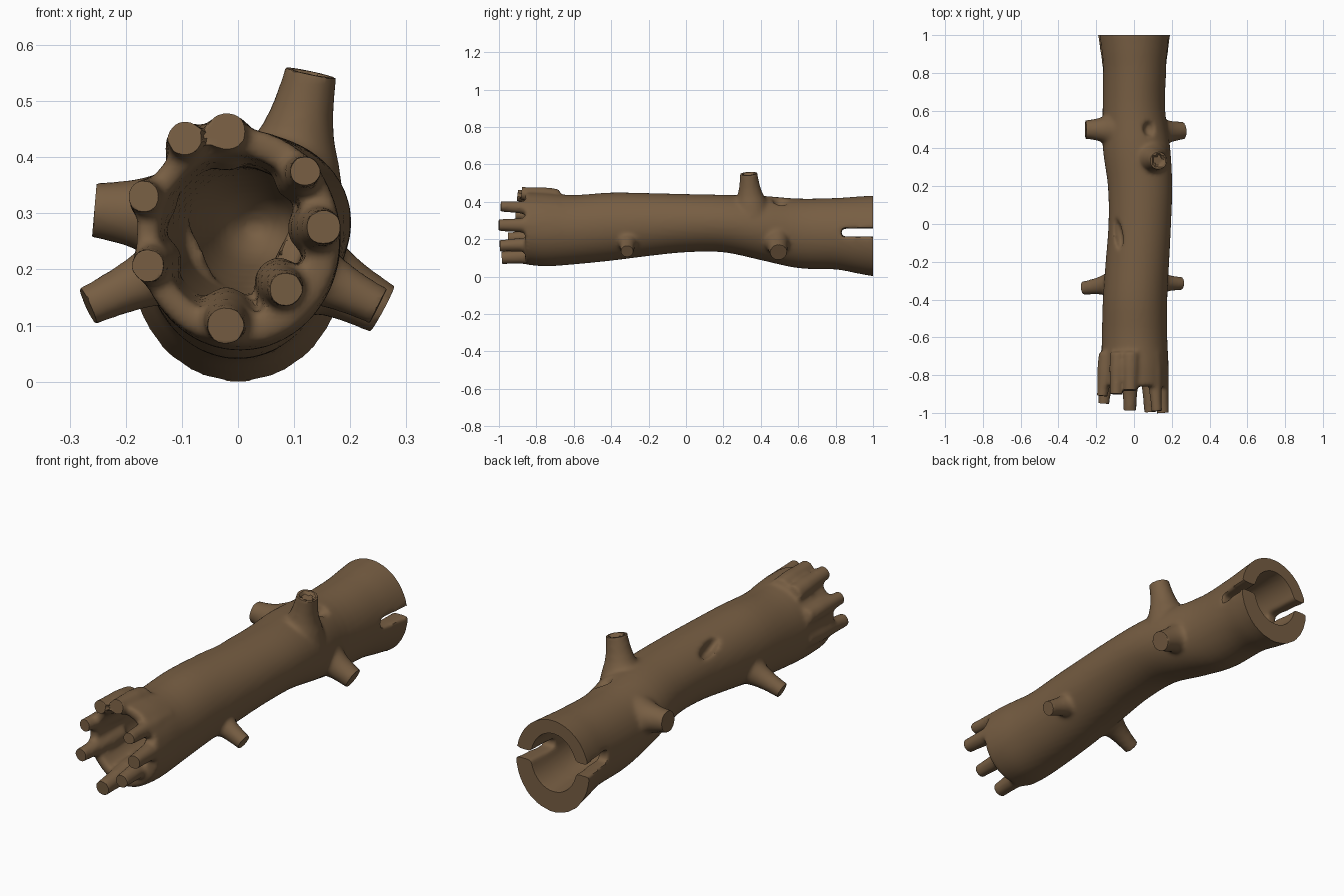
import bpy, bmesh, math
from mathutils import Vector, Matrix

if "Cube" in bpy.data.objects:
    bpy.data.objects.remove(bpy.data.objects["Cube"])

bark = bpy.data.materials.new("bark_brown")
bark.diffuse_color = (0.185, 0.112, 0.056, 1)
bark.use_nodes = True
bark.node_tree.nodes["Principled BSDF"].inputs["Base Color"].default_value = bark.diffuse_color


def add_object(name, bm):
    bmesh.ops.recalc_face_normals(bm, faces=bm.faces[:])
    me = bpy.data.meshes.new(name)
    bm.to_mesh(me)
    bm.free()
    ob = bpy.data.objects.new(name, me)
    bpy.context.collection.objects.link(ob)
    return ob


def evaluated_mesh(ob):
    bpy.context.view_layer.update()
    deps = bpy.context.evaluated_depsgraph_get()
    return bpy.data.meshes.new_from_object(ob.evaluated_get(deps))


def skin(bm, rings):
    """Join a list of point rings into a closed tube."""
    rows = [[bm.verts.new(p) for p in ring] for ring in rings]
    n = len(rows[0])
    for a, b in zip(rows, rows[1:]):
        for i in range(n):
            j = (i + 1) % n
            bm.faces.new((a[i], a[j], b[j], b[i]))
    bm.faces.new(rows[0][::-1])
    bm.faces.new(rows[-1])


def oval_rings(stations, n=64, steps=4):
    """Smooth rings through stations (y, left, right, bottom, top)."""
    s = [Vector(v) for v in stations]
    path = []
    for i in range(len(s) - 1):
        p0, p1, p2, p3 = s[max(i - 1, 0)], s[i], s[i + 1], s[min(i + 2, len(s) - 1)]
        for k in range(steps):
            t = k / steps
            m1, m2 = (p2 - p0) / 2, (p3 - p1) / 2
            path.append(p1 * (2*t**3 - 3*t*t + 1) + m1 * (t**3 - 2*t*t + t)
                        + p2 * (3*t*t - 2*t**3) + m2 * (t**3 - t*t))
    path.append(s[-1])
    return [[((x0 + x1) / 2 + (x1 - x0) / 2 * math.cos(a), y,
              (z0 + z1) / 2 + (z1 - z0) / 2 * math.sin(a))
             for a in (2 * math.pi * i / n for i in range(n))]
            for y, x0, x1, z0, z1 in path]


def round_limb(bm, a, b, profile, n=20):
    """Round tube from a to b, profile = [(t, radius), ...]."""
    rot = (b - a).to_track_quat('Z', 'Y')
    skin(bm, [[a.lerp(b, t) + rot @ Vector((r * math.cos(w), r * math.sin(w), 0))
               for w in (2 * math.pi * i / n for i in range(n))] for t, r in profile])


def box(bm, centre, size):
    bmesh.ops.create_cube(bm, size=1, matrix=Matrix.Translation(centre) @ Matrix.Diagonal((*size, 1)))


def ellipsoid(bm, centre, radii, turn=0, tilt=0):
    m = (Matrix.Translation(centre) @ Matrix.Rotation(turn, 4, 'Z')
         @ Matrix.Rotation(tilt, 4, 'Y') @ Matrix.Diagonal((*radii, 1)))
    bmesh.ops.create_uvsphere(bm, u_segments=24, v_segments=14, radius=1, matrix=m)


# trunk: front hollow, outer bark and back hollow as one continuous skin
front_hollow = oval_rings([(-.08, .01, .05, .26, .29), (-.15, -.04, .1, .21, .34),
                           (-.35, -.09, .12, .165, .375), (-.6, -.12, .12, .14, .385),
                           (-.8, -.135, .125, .12, .4), (-.86, -.14, .125, .115, .405)])
outside = oval_rings([(-.86, -.182, .182, .065, .452), (-.75, -.175, .183, .055, .447),
                      (-.6, -.17, .176, .065, .436), (-.4, -.165, .176, .085, .449),
                      (-.2, -.15, .186, .11, .446), (0, -.135, .196, .13, .441),
                      (.2, -.138, .202, .13, .437), (.4, -.165, .192, .088, .432),
                      (.6, -.166, .165, .045, .417), (.8, -.166, .17, .038, .42),
                      (.92, -.18, .182, .016, .428), (1.02, -.194, .194, -.002, .434)])
back_hollow = oval_rings([(1.02, -.125, .115, .095, .372), (.75, -.105, .1, .115, .355),
                          (.58, -.08, .08, .16, .32), (.52, -.02, .02, .22, .26)])
bm = bmesh.new()
skin(bm, front_hollow + outside + back_hollow)
log = add_object("log", bm)

# slots at the back end and knot holes
bm = bmesh.new()
box(bm, (.16, .98, .235), (.18, .3, .042))
box(bm, (-.16, .98, .24), (.18, .32, .055))
ellipsoid(bm, (-.095, -.045, .408), (.028, .092, .055), .25, -.5)
ellipsoid(bm, (.085, .505, .415), (.036, .044, .045), 0, .4)
cutter = add_object("slot_and_knot_cutter", bm)
cutter.hide_render = True
cut = log.modifiers.new("cut", 'BOOLEAN')
cut.object, cut.operation, cut.solver = cutter, 'DIFFERENCE', 'EXACT'
carved = evaluated_mesh(log)
log.modifiers.clear()
bpy.data.objects.remove(cutter)

# branch stubs (start, tip, radius) and front prongs (x, tip y, z, radius)
stubs = [((.085, .35, .34), (.13, .335, .55), .047),
         ((-.07, .5, .29), (-.256, .5, .306), .049),
         ((-.07, -.31, .225), (-.267, -.34, .135), .036),
         ((.07, .48, .23), (.257, .495, .13), .047),
         ((.07, -.31, .225), (.25, -.315, .135), .035)]
prongs = [(-.095, -.9, .433, .031), (-.02, -.88, .446, .034), (.12, -.99, .375, .028),
          (.153, -1, .275, .032), (.085, -.995, .165, .031), (-.022, -.985, .1, .034),
          (-.16, -.95, .207, .03), (-.168, -.91, .33, .029)]
stub_profile = [(0, 2.3), (.3, 1.75), (.45, 1.42), (.62, 1.2), (.8, 1.07), (1, .98)]
prong_profile = [(0, 1.4), (.35, 1.4), (.6, 1.22), (.8, 1.08), (1, 1)]
limbs = [(Vector(a), Vector(b), r, stub_profile) for a, b, r in stubs]
for x, y, z, r in prongs:
    root = Vector((-.01 + .86 * (x + .01), -.68, .265 + .86 * (z - .265)))
    limbs.append((root, Vector((x, y, z)), r, prong_profile))

bm = bmesh.new()
bm.from_mesh(carved)
for a, b, r, profile in limbs:
    round_limb(bm, a, b + (b - a).normalized() * .018, [(t, r * k) for t, k in profile])
bmesh.ops.triangulate(bm, faces=bm.faces[:])
bm.to_mesh(carved)
bm.free()
log.data = carved

# blend all joints into one surface
remesh = log.modifiers.new("blend", 'REMESH')
remesh.mode, remesh.voxel_size = 'VOXEL', .0105
soften = log.modifiers.new("soften", 'SMOOTH')
soften.factor, soften.iterations = .5, 8
blended = evaluated_mesh(log)
log.modifiers.clear()
log.data = blended

# flatten the sawn ends, with a shallow dish in the top stub
bm = bmesh.new()
bm.from_mesh(blended)
for v in bm.verts:
    v.co.y = min(v.co.y, 1)
    for i, (a, b, r, profile) in enumerate(limbs):
        d = (b - a).normalized()
        h = (v.co - b).dot(d)
        away = (v.co - b - d * h).length
        if 0 < h < .06 and away < r * 1.3:
            v.co -= d * h
            if i == 0 and away < .03:
                v.co -= d * .012
bmesh.ops.dissolve_degenerate(bm, dist=.001, edges=bm.edges[:])
bm.to_mesh(blended)
bm.free()

blended.materials.clear()
blended.materials.append(bark)
for p in blended.polygons:
    p.material_index = 0
bpy.context.view_layer.objects.active = log
log.select_set(True)
bpy.ops.object.shade_smooth_by_angle(angle=math.radians(40))
